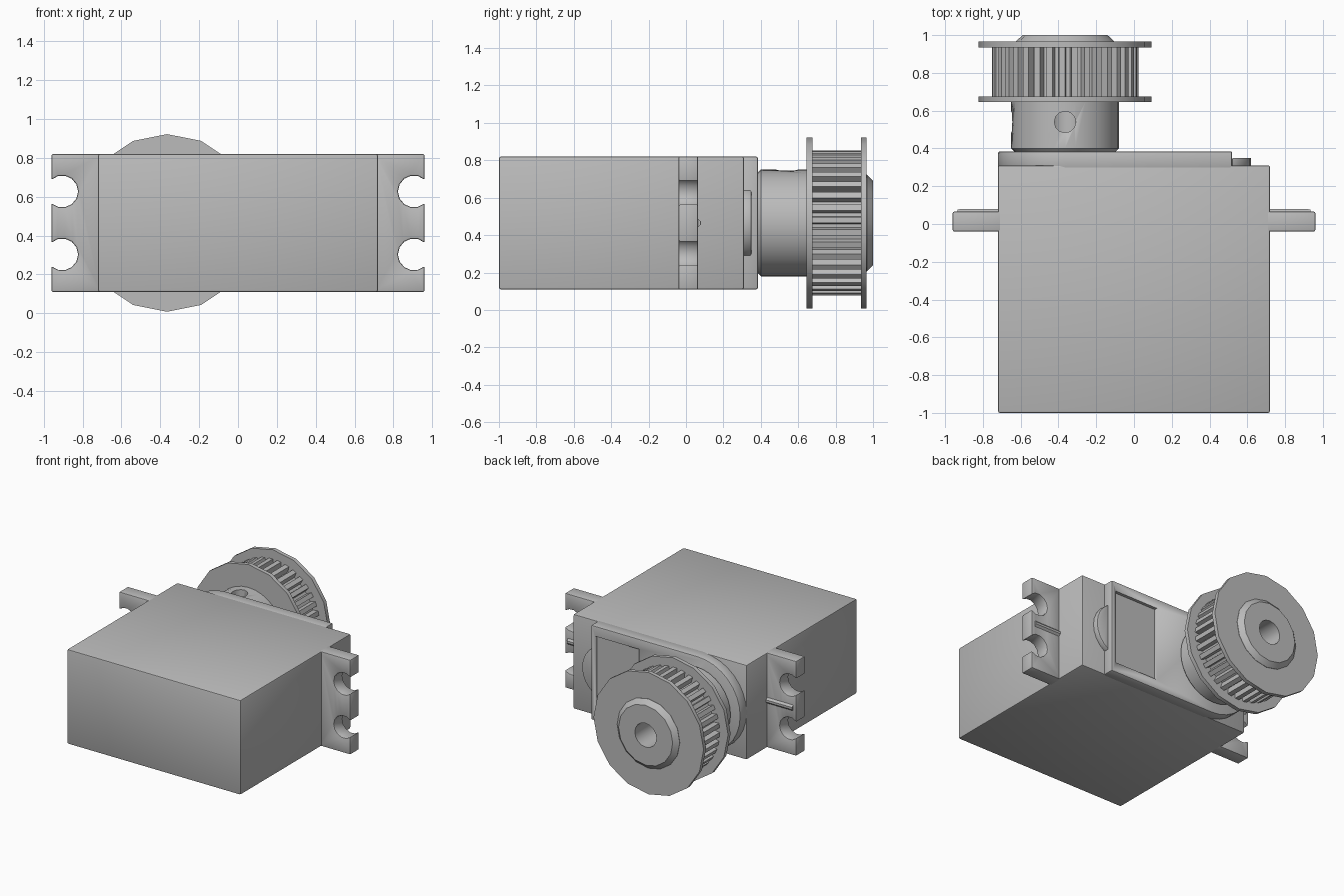
import bpy, bmesh
from math import sin, cos, pi, radians, acos
from mathutils import Vector, Matrix

cube = bpy.data.objects.get("Cube")
if cube:
    bpy.data.objects.remove(cube, do_unlink=True)

MID = 0.465        # height of the centre line
HALF = 0.355       # half height of the case
SHAFT_X = -0.365   # output shaft position

grey = bpy.data.materials.new("plain grey")
grey.use_nodes = True
grey.diffuse_color = (0.5, 0.5, 0.5, 1)
grey.node_tree.nodes["Principled BSDF"].inputs["Base Color"].default_value = grey.diffuse_color


def finish(name, bm, bevel=0, smooth=True):
    bmesh.ops.recalc_face_normals(bm, faces=bm.faces)
    mesh = bpy.data.meshes.new(name)
    bm.to_mesh(mesh)
    bm.free()
    mesh.materials.append(grey)
    obj = bpy.data.objects.new(name, mesh)
    bpy.context.collection.objects.link(obj)
    bpy.ops.object.select_all(action='DESELECT')
    obj.select_set(True)
    bpy.context.view_layer.objects.active = obj
    if bevel:
        mod = obj.modifiers.new("edge", 'BEVEL')
        mod.width = bevel
        mod.segments = 2
        mod.limit_method = 'ANGLE'
        mod.angle_limit = radians(50)
        bpy.ops.object.modifier_apply(modifier=mod.name)
    if smooth:
        bpy.ops.object.shade_smooth_by_angle(angle=radians(30))
    return obj


def prism(name, outline, y0, y1, **kw):
    """Extrude an (x, z) outline along y."""
    bm = bmesh.new()
    face = bm.faces.new([bm.verts.new((x, y0, z)) for x, z in outline])
    new = bmesh.ops.extrude_face_region(bm, geom=[face])["geom"]
    bmesh.ops.translate(bm, vec=(0, y1 - y0, 0),
                        verts=[v for v in new if isinstance(v, bmesh.types.BMVert)])
    return finish(name, bm, **kw)


def rect(x0, x1, z0, z1):
    return [(x0, z0), (x1, z0), (x1, z1), (x0, z1)]


def arc(cx, cz, r, a0, a1, n):
    return [(cx + r * cos(a0 + (a1 - a0) * i / n),
             cz + r * sin(a0 + (a1 - a0) * i / n)) for i in range(n + 1)]


def lathe(name, profile, sides):
    """Spin a closed (radius, y) profile about the shaft axis."""
    bm = bmesh.new()
    rings = []
    for i in range(sides):
        a = 2 * pi * i / sides
        rings.append([bm.verts.new((SHAFT_X + r * cos(a), y, MID + r * sin(a)))
                      for r, y in profile])
    n = len(profile)
    for i in range(sides):
        a, b = rings[i], rings[(i + 1) % sides]
        for j in range(n):
            k = (j + 1) % n
            bm.faces.new((a[j], b[j], b[k], a[k]))
    return finish(name, bm)


def cut(obj, cutter):
    cutter.hide_render = True
    bpy.context.view_layer.objects.active = obj
    mod = obj.modifiers.new("cut", 'BOOLEAN')
    mod.operation = 'DIFFERENCE'
    mod.solver = 'EXACT'
    mod.object = cutter
    bpy.ops.object.modifier_apply(modifier=mod.name)
    bpy.data.objects.remove(cutter, do_unlink=True)


# Case
prism("case", rect(-0.72, 0.72, MID - HALF, MID + HALF), -1, 0.31, bevel=0.01)

# Gear cover, round at the shaft end, with a sunken panel
outline = [(0.52, MID - HALF), (0.52, MID + HALF)]
outline += arc(SHAFT_X, MID, HALF, pi / 2, 3 * pi / 2, 16)
cover = prism("gear_cover", outline, 0.29, 0.385, bevel=0.01)
cut(cover, prism("panel_cutter", rect(0.12, 0.485, 0.185, 0.745), 0.362, 0.45))

# Cable bump beside the cover
prism("cable_bump", arc(0.417, MID, 0.203, -1.04, 1.04, 8), 0.29, 0.35, bevel=0.006)

# Mounting tabs with open screw holes and a thin rib
for side, label in ((1, "left"), (-1, "right")):
    hole_x, hole_r, edge = 0.905, 0.082, 0.96
    gap = acos((edge - hole_x) / hole_r)
    outline = [(0.70, MID - HALF), (edge, MID - HALF)]
    for z in (0.303, 0.627):
        outline += arc(hole_x, z, hole_r, -gap, gap - 2 * pi, 10)[0:]
    outline += [(edge, MID + HALF), (0.70, MID + HALF)]
    prism(label + "_mounting_tab", [(side * x, z) for x, z in outline],
          -0.04, 0.065, bevel=0.008)
    bm = bmesh.new()
    ends = []
    for x, y in ((0.70, 0.08), (0.935, 0.078)):
        ends.append([bm.verts.new((side * x, py, MID + dz))
                     for py, dz in ((0.05, -0.022), (0.065, -0.022), (y, -0.008),
                                    (y, 0.008), (0.065, 0.022), (0.05, 0.022))])
    for j in range(6):
        k = (j + 1) % 6
        bm.faces.new((ends[0][j], ends[0][k], ends[1][k], ends[1][j]))
    for end in ends:
        bm.faces.new(end)
    finish(label + "_tab_rib", bm, smooth=False)

# Pulley hub with two set screw holes
BORE = 0.09
hub = lathe("pulley_hub", [(BORE, 0.38), (0.265, 0.38), (0.285, 0.40),
                           (0.285, 0.65), (BORE, 0.65)], 32)
for name, direction in (("top", Vector((0, 0, 1))), ("side", Vector((-1, 0, 0)))):
    bm = bmesh.new()
    turn = direction.to_track_quat('Z', 'Y').to_matrix().to_4x4()
    centre = Vector((SHAFT_X, 0.54, MID)) + direction * 0.22
    bmesh.ops.create_cone(bm, cap_ends=True, segments=12, radius1=0.057, radius2=0.057,
                          depth=0.3, matrix=Matrix.Translation(centre) @ turn)
    cut(hub, finish(name + "_screw_cutter", bm))

# Flanges and chamfered front boss
for name, y0, y1 in (("inner_flange", 0.645, 0.675), ("outer_flange", 0.935, 0.965)):
    lathe(name, [(BORE, y0), (0.457, y0), (0.457, y1), (BORE, y1)], 16)
lathe("pulley_boss", [(BORE, 0.95), (0.26, 0.95), (0.26, 0.967),
                      (0.225, 1.0), (BORE, 1.0)], 16)

# Toothed belt drum with a round bore
TEETH = 36
bm = bmesh.new()
rows = {}
steps = [(0, 0.388), (0.48, 0.388), (0.58, 0.345), (0.9, 0.345)]
rim = [(2 * pi * (t + f) / TEETH, r) for t in range(TEETH) for f, r in steps]
for y in (0.66, 0.95):
    for part in ("rim", "bore"):
        rows[part, y] = [bm.verts.new((SHAFT_X + q * cos(a), y, MID + q * sin(a)))
                         for a, r in rim for q in [r if part == "rim" else BORE]]
n = len(rim)
for i in range(n):
    k = (i + 1) % n
    for part in ("rim", "bore"):
        a, b = rows[part, 0.66], rows[part, 0.95]
        bm.faces.new((a[i], a[k], b[k], b[i]))
    for y in (0.66, 0.95):
        a, b = rows["rim", y], rows["bore", y]
        bm.faces.new((a[i], a[k], b[k], b[i]))
finish("toothed_drum", bm)
